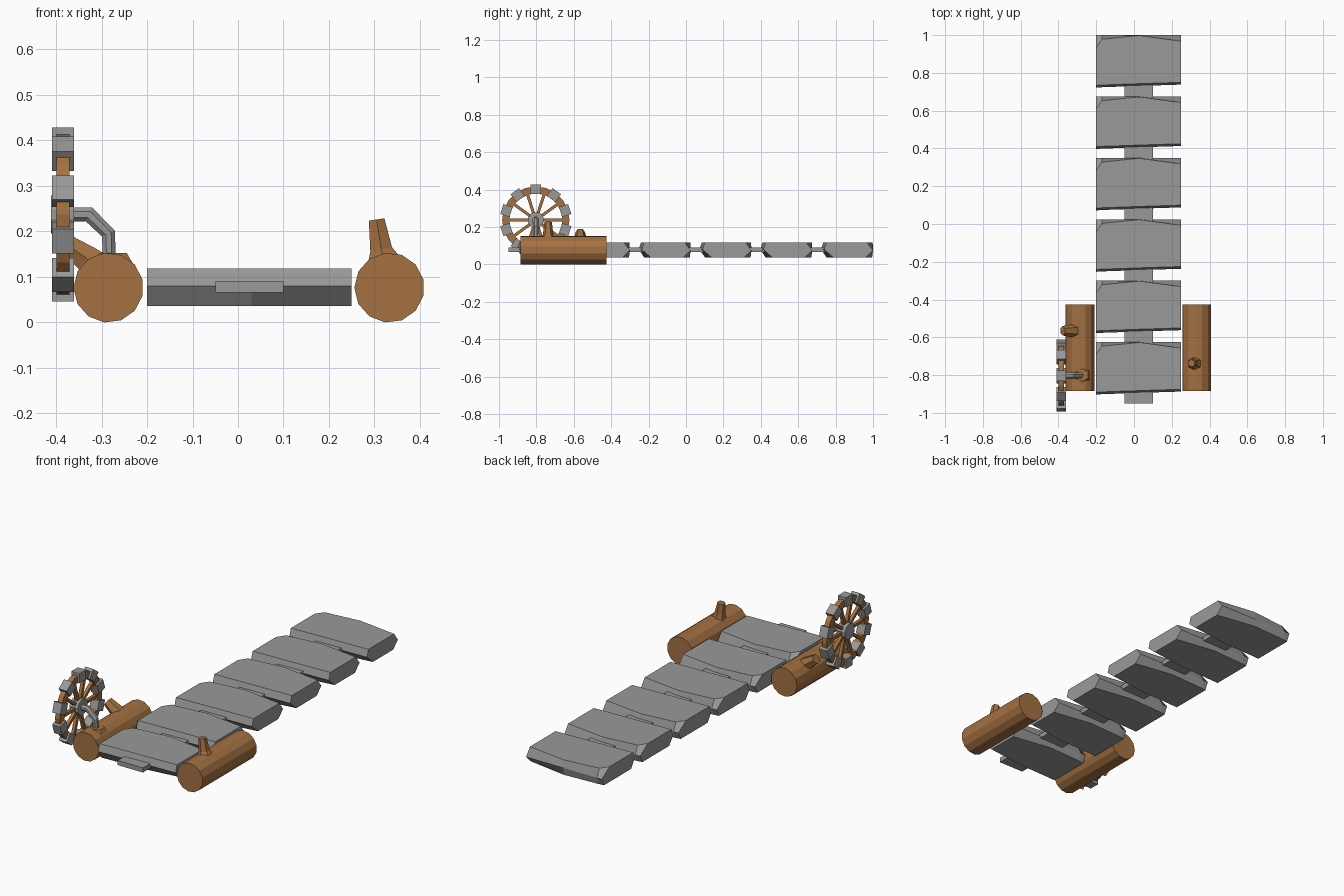
import bpy, bmesh, math
from mathutils import Vector, Matrix

if "Cube" in bpy.data.objects:
    bpy.data.objects.remove(bpy.data.objects["Cube"])


def material(name, rgb):
    m = bpy.data.materials.new(name)
    m.diffuse_color = (*rgb, 1)
    m.use_nodes = True
    m.node_tree.nodes["Principled BSDF"].inputs["Base Color"].default_value = m.diffuse_color
    return m


STONE = material("grey stone", (0.32, 0.32, 0.32))
WOOD = material("brown wood", (0.37, 0.165, 0.055))


def finish(bm, name, mat):
    bmesh.ops.recalc_face_normals(bm, faces=bm.faces)
    me = bpy.data.meshes.new(name)
    bm.to_mesh(me)
    bm.free()
    me.materials.append(mat)
    ob = bpy.data.objects.new(name, me)
    bpy.context.collection.objects.link(ob)
    return ob


def loft(bm, rings, closed=False):
    vs = [[bm.verts.new(p) for p in r] for r in rings]
    n = len(vs[0])
    pairs = list(zip(vs, vs[1:])) + ([(vs[-1], vs[0])] if closed else [])
    for a, b in pairs:
        for i in range(n):
            j = (i + 1) % n
            bm.faces.new((a[i], a[j], b[j], b[i]))
    if not closed:
        bm.faces.new(vs[0])
        bm.faces.new(vs[-1])


def tube(bm, pts, radii, n):
    # rings follow the path, tilted to the bisecting plane at bends
    pts = [Vector(p) for p in pts]
    rings = []
    for i, p in enumerate(pts):
        d = (pts[min(i + 1, len(pts) - 1)] - pts[max(i - 1, 0)]).normalized()
        u = d.cross(Vector((0, 1, 0)) if abs(d.y) < 0.9 else Vector((0, 0, 1))).normalized()
        v = d.cross(u)
        rings.append([p + radii[i] * (math.cos(t) * u + math.sin(t) * v)
                      for t in [2 * math.pi * (k + 0.5) / n for k in range(n)]])
    loft(bm, rings)


def box(bm, centre, size, rot=Matrix()):
    bmesh.ops.create_cube(bm, size=1, matrix=Matrix.Translation(centre) @ rot
                          @ Matrix.Diagonal((*size, 1)))


# paving slabs: chipped edges, arched top along the back
#            x     front  top back inset, bottom front inset, bottom back inset
SECTIONS = [(-0.20, 0.000, 0.065, 0.030, 0.020),
            (-0.17, 0.002, 0.022, 0.030, 0.015),
            (0.03, 0.009, 0.002, 0.030, 0.005),
            (0.25, 0.016, 0.032, 0.050, 0.040)]
for k in range(6):
    yb = 1.0 - 0.325 * k
    yf = yb - 0.278
    bm = bmesh.new()
    loft(bm, [[(x, yf + f + 0.012, 0.118), (x, yf + f, 0.08), (x, yf + f + bf, 0.036),
               (x, yb - bb, 0.036), (x, yb, 0.075), (x, yb - tb, 0.118)]
              for x, f, tb, bf, bb in SECTIONS])
    finish(bm, f"path_slab_{k + 1}", STONE)

# bar joining the slabs
bm = bmesh.new()
box(bm, (0.025, -0.075, 0.078), (0.15, 1.75, 0.025))
finish(bm, "joining_bar", STONE)

# logs with branch stubs
for side, cx in (("left", -0.285), ("right", 0.333)):
    bm = bmesh.new()
    tube(bm, [(cx, -0.885, 0.076), (cx, -0.425, 0.076)], [0.077, 0.077], 13)
    finish(bm, f"{side}_log", WOOD)
for name, path, radii in (
        ("right_branch", [(0.325, -0.74, 0.12), (0.315, -0.737, 0.16), (0.305, -0.737, 0.226)],
         [0.05, 0.028, 0.02]),
        ("left_branch", [(-0.30, -0.565, 0.11), (-0.335, -0.565, 0.142), (-0.378, -0.565, 0.172)],
         [0.045, 0.033, 0.025]),
        ("axle_knot", [(-0.275, -0.8, 0.13), (-0.275, -0.8, 0.152)], [0.05, 0.035])):
    bm = bmesh.new()
    tube(bm, path, radii, 6)
    finish(bm, name, WOOD)

# wheel: rim, spokes, stone blocks
HUB = Vector((-0.385, -0.803, 0.237))
N = 10
bm = bmesh.new()
loft(bm, [[HUB + Vector((dx, r * math.cos(t), r * math.sin(t)))
           for dx, r in ((-0.014, 0.142), (0.014, 0.142), (0.014, 0.18), (-0.014, 0.18))]
          for t in [2 * math.pi * i / 20 for i in range(20)]], closed=True)
finish(bm, "wheel_rim", WOOD)
spokes, blocks = bmesh.new(), bmesh.new()
for i in range(N):
    a = math.radians(90) + 2 * math.pi * i / N
    R = Matrix.Rotation(a, 4, 'X')
    Rs = Matrix.Rotation(a + math.pi / N, 4, 'X')
    box(spokes, HUB + Rs @ Vector((0, 0.09, 0)), (0.018, 0.12, 0.016), Rs)
    box(blocks, HUB + R @ Vector((0, 0.165, 0)), (0.048, 0.052, 0.056), R)
finish(spokes, "wheel_spokes", WOOD)
finish(blocks, "wheel_blocks", STONE)

# hub disc and bent axle reaching down to the log
bm = bmesh.new()
tube(bm, [HUB + Vector((-0.026, 0, 0)), HUB + Vector((0.024, 0, 0))], [0.043, 0.043], 12)
finish(bm, "wheel_hub", STONE)
bm = bmesh.new()
tube(bm, [(-0.37, -0.803, 0.237), (-0.328, -0.803, 0.237), (-0.285, -0.803, 0.195),
          (-0.283, -0.803, 0.135)], [0.017, 0.018, 0.017, 0.015], 8)
finish(bm, "bent_axle", STONE)
